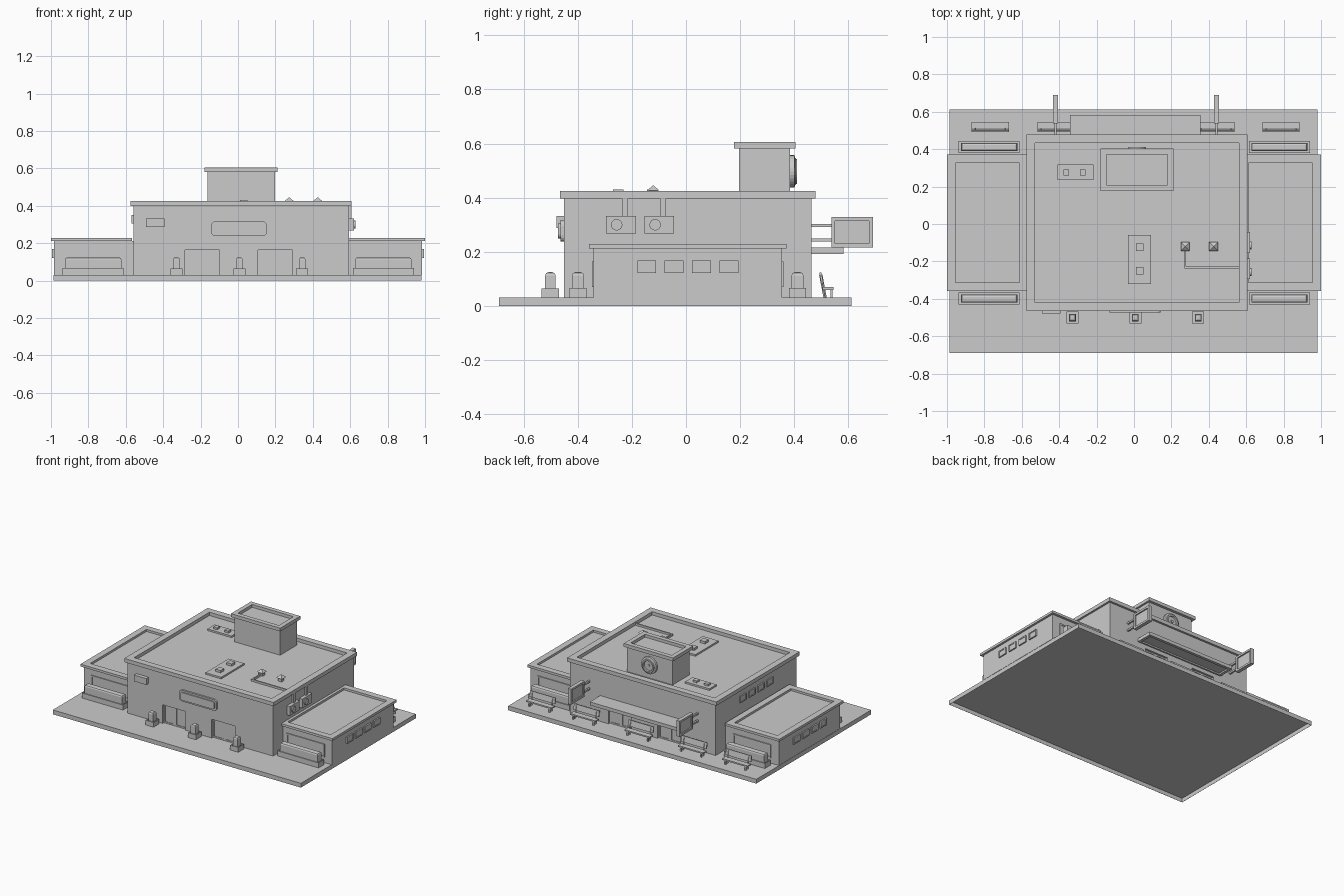
import bpy, bmesh, math
from mathutils import Vector, Matrix

if "Cube" in bpy.data.objects:
    bpy.data.objects.remove(bpy.data.objects["Cube"])

DIRS = {'+x': (1, 0, 0), '-x': (-1, 0, 0), '+y': (0, 1, 0), '-y': (0, -1, 0), '+z': (0, 0, 1), '-z': (0, 0, -1)}


def finish(name, bm):
    me = bpy.data.meshes.new(name)
    bm.to_mesh(me)
    bm.free()
    ob = bpy.data.objects.new(name, me)
    bpy.context.collection.objects.link(ob)
    return ob


def box(name, x, y, z, recess=(), border=0.01, depth=0.01):
    """Box from (min, max) ranges; faces listed in recess are inset and pushed in."""
    bm = bmesh.new()
    bmesh.ops.create_cube(bm, size=1)
    for v in bm.verts:
        v.co = Vector(((x[0] + x[1]) / 2 + v.co.x * (x[1] - x[0]),
                       (y[0] + y[1]) / 2 + v.co.y * (y[1] - y[0]),
                       (z[0] + z[1]) / 2 + v.co.z * (z[1] - z[0])))
    bm.normal_update()
    for key in recess:
        d = Vector(DIRS[key])
        face = max(bm.faces, key=lambda f: f.normal.dot(d) * 100 + f.calc_center_median().dot(d))
        bmesh.ops.inset_region(bm, faces=[face], thickness=border, use_even_offset=True)
        ext = bmesh.ops.extrude_face_region(bm, geom=[face])
        verts = [g for g in ext['geom'] if isinstance(g, bmesh.types.BMVert)]
        if face.is_valid:
            bmesh.ops.delete(bm, geom=[face], context='FACES_ONLY')
        bmesh.ops.translate(bm, verts=verts, vec=-d * depth)
        bm.normal_update()
    return finish(name, bm)


def rod(name, a, b, r, segs=8, r2=None):
    """Cylinder or cone between two points."""
    a, b = Vector(a), Vector(b)
    bm = bmesh.new()
    rot = (b - a).to_track_quat('Z', 'Y').to_matrix().to_4x4()
    bmesh.ops.create_cone(bm, cap_ends=True, segments=segs, radius1=r, radius2=r if r2 is None else r2,
                          depth=(b - a).length, matrix=Matrix.Translation((a + b) / 2) @ rot)
    return finish(name, bm)


def bevel_edges(ob, test, width, segs):
    bm = bmesh.new()
    bm.from_mesh(ob.data)
    edges = [e for e in bm.edges if test(e.verts[0].co, e.verts[1].co)]
    bmesh.ops.bevel(bm, geom=edges, offset=width, segments=segs, profile=0.5, affect='EDGES')
    bm.to_mesh(ob.data)
    bm.free()


def hedge(name, x, y):
    # clipped plant with a rounded top
    ob = box(name, x, y, (0.055, 0.125))
    bevel_edges(ob, lambda a, b: min(a.z, b.z) > 0.12, 0.012, 2)


# ground slab, hollow underneath
box('ground_slab', (-0.986, 0.982), (-0.69, 0.612), (0, 0.031), ['-z'], 0.001, 0.029)

# main hall, with door recesses cut in front and back
hall = box('main_hall', (-0.564, 0.59), (-0.451, 0.464), (0.03, 0.4))
for x0, x1 in ((-0.287, -0.103), (0.103, 0.287)):
    for side, wall in ((-1, -0.451), (1, 0.464)):
        cutter = box('door_cutter', (x0, x1), (wall - 0.022, wall + 0.022), (0.02, 0.165))
        cutter.hide_render = True
        mod = hall.modifiers.new('door', 'BOOLEAN')
        mod.object = cutter
        mod.solver = 'EXACT'
        bpy.context.view_layer.objects.active = hall
        bpy.ops.object.modifier_apply(modifier=mod.name)
        bpy.data.objects.remove(cutter)
        # two framed door leaves
        xm, w = (x0 + x1) / 2, wall - side * 0.022
        for lx in ((x0, xm), (xm, x1)):
            box('door_leaf', lx, sorted((w - side * 0.005, w + side * 0.008)), (0.031, 0.165),
                ['-y' if side < 0 else '+y'], 0.01, 0.004)
box('main_roof_parapet', (-0.58, 0.604), (-0.466, 0.479), (0.398, 0.425), ['+z'], 0.046, 0.024)

# roof tower and clock disc
box('tower', (-0.168, 0.193), (0.196, 0.385), (0.4, 0.584))
box('tower_parapet', (-0.184, 0.207), (0.177, 0.404), (0.582, 0.606), ['+z'], 0.032, 0.021)
bm = bmesh.new()
prof = [(0.06, 0.38), (0.06, 0.4), (0.048, 0.404), (0.046, 0.411), (0.036, 0.411), (0.034, 0.4), (0, 0.4)]
vs = [bm.verts.new((0.012 + r, y, 0.497)) for r, y in prof]
es = [bm.edges.new(p) for p in zip(vs, vs[1:])]
bmesh.ops.spin(bm, geom=vs + es, cent=(0.012, 0, 0.497), axis=(0, 1, 0), angle=math.tau, steps=28)
bmesh.ops.remove_doubles(bm, verts=bm.verts, dist=1e-4)
bmesh.ops.recalc_face_normals(bm, faces=bm.faces)
finish('clock_ring', bm)
rod('clock_hub', (0.012, 0.395, 0.497), (0.012, 0.407, 0.497), 0.01, 16)

# side wings, mirrored
win_y = [(-0.18, -0.11), (-0.08, -0.01), (0.022, 0.092), (0.124, 0.194)]
for s in (-1, 1):
    def mx(a, b):
        return sorted((s * a, s * b))
    out = '+x' if s > 0 else '-x'
    box('wing', mx(0.55, 0.984), (-0.341, 0.354), (0.03, 0.213))
    box('wing_parapet', mx(0.568, 0.999), (-0.358, 0.371), (0.212, 0.229), ['+z'], 0.045, 0.015)
    for wy in win_y:
        box('wing_side_window', mx(0.97, 0.994), wy, (0.122, 0.169), [out], 0.008, 0.003)
    cx = 0.777 if s > 0 else -0.774
    for d, wall in ((-1, -0.341), (1, 0.354)):
        box('wing_window', (cx - 0.15, cx + 0.15), sorted((wall - d * 0.005, wall + d * 0.007)),
            (0.07, 0.165), ['-y' if d < 0 else '+y'], 0.01, 0.005)
        # long planter with hedge
        p0, p1 = wall + d * 0.026, wall + d * 0.09
        box('long_planter', (cx - 0.163, cx + 0.163), sorted((p0, p1)), (0.03, 0.067), ['+z'], 0.006, 0.008)
        hedge('long_hedge', (cx - 0.15, cx + 0.15), sorted((p0 + d * 0.01, p1 - d * 0.01)))

# high windows on the left wall
for wy in win_y:
    box('high_window', (-0.573, -0.55), wy, (0.305, 0.352), ['-x'], 0.008, 0.003)

# square front planters
for cx in (-0.333, 0.003, 0.339):
    box('square_planter', (cx - 0.032, cx + 0.032), (-0.533, -0.469), (0.03, 0.065), ['+z'], 0.007, 0.008)
    hedge('small_bush', (cx - 0.018, cx + 0.018), (-0.52, -0.482))

# rounded front panel in two layers and small wall box
for y, i in ((-0.464, 0), (-0.472, 0.012)):
    panel = box('front_panel', (-0.147 + i, 0.15 - i), (y, -0.445), (0.238 + i, 0.317 - i))
    bevel_edges(panel, lambda a, b: abs(a.y - b.y) > 0.01, 0.022 - i / 2, 4)
box('front_wall_box', (-0.495, -0.397), (-0.478, -0.445), (0.288, 0.333))

# cooling units on the right wall with ducts up to the roof
for y0, f in ((-0.295, -0.256), (-0.154, -0.114)):
    box('cooling_unit', (0.58, 0.615), (y0, y0 + 0.11), (0.267, 0.333))
    rod('cooling_fan', (0.605, f, 0.3), (0.623, f, 0.3), 0.021, 16)
    box('cooling_duct', (0.58, 0.602), (y0 + 0.058, y0 + 0.08), (0.32, 0.4))

# roof pads with small hatches
box('roof_pad_rear', (-0.412, -0.22), (0.236, 0.318), (0.395, 0.413))
for cx in (-0.367, -0.277):
    box('roof_hatch_small', (cx - 0.015, cx + 0.015), (0.26, 0.291), (0.41, 0.427))
box('roof_pad_front', (-0.036, 0.088), (-0.322, -0.06), (0.395, 0.413))
for cy in (-0.125, -0.25):
    box('roof_hatch', (0.007, 0.047), (cy - 0.02, cy + 0.02), (0.41, 0.43))

# capped vents and roof conduit
for cx in (0.27, 0.422):
    box('vent_stack', (cx - 0.015, cx + 0.015), (-0.136, -0.106), (0.395, 0.428))
    cap = rod('vent_cap', (0, 0, 0.426), (0, 0, 0.446), 0.034, 4, 0)
    c = cap.data.vertices[0].co
    cap.rotation_euler.z = math.pi / 4 if min(abs(c.x), abs(c.y)) < 0.01 else 0
    cap.location = (cx, -0.121, 0)
box('roof_conduit', (0.265, 0.275), (-0.237, -0.121), (0.4, 0.415))
box('roof_conduit', (0.265, 0.57), (-0.238, -0.228), (0.4, 0.415))

# rear canopy with recessed underside
box('rear_canopy', (-0.345, 0.352), (0.455, 0.582), (0.192, 0.216), ['-z'], 0.02, 0.01)

# projecting rear signs on two arms
for cx in (-0.424, 0.437):
    box('hanging_sign', (cx - 0.013, cx + 0.013), (0.537, 0.69), (0.217, 0.329), ['+x', '-x'], 0.014, 0.009)
    for z in (0.297, 0.244):
        box('sign_arm', (cx - 0.006, cx + 0.006), (0.455, 0.542), (z - 0.006, z + 0.006))

# rear benches
for cx in (-0.773, -0.421, 0.003, 0.434, 0.782):
    x = (cx - 0.1, cx + 0.1)
    box('bench_seat', x, (0.505, 0.545), (0.06, 0.07))
    back = box('bench_back', x, (-0.004, 0.004), (-0.022, 0.02))
    back.location = (0, 0.5, 0.104)
    back.rotation_euler.x = 0.18
    for lx in (cx - 0.08, cx + 0.08):
        box('bench_front_leg', (lx - 0.005, lx + 0.005), (0.533, 0.541), (0.03, 0.064))
        rod('bench_rear_leg', (lx, 0.514, 0.03), (lx, 0.498, 0.115), 0.006, 4)

# small sideways shift of everything except the wings and the slab
for ob in bpy.context.scene.objects:
    if not ob.name.startswith(('wing', 'ground', 'long')):
        ob.location.x += 0.004
